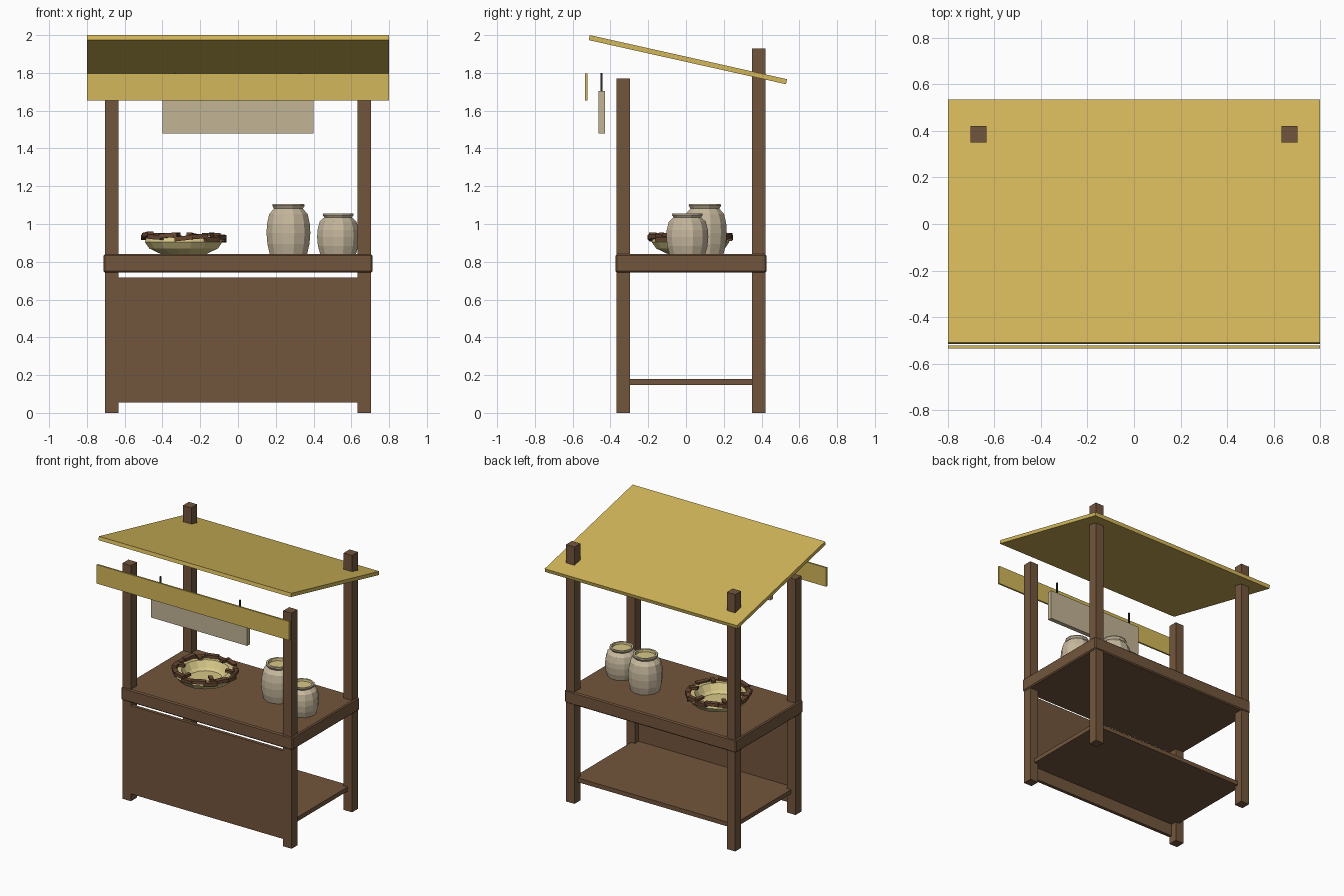
import bpy, bmesh, math, random
from mathutils import Matrix, Vector

if "Cube" in bpy.data.objects:
    bpy.data.objects.remove(bpy.data.objects["Cube"])

random.seed(4)


def material(name, rgb):
    m = bpy.data.materials.new(name)
    m.diffuse_color = (*rgb, 1)
    m.use_nodes = True
    m.node_tree.nodes["Principled BSDF"].inputs["Base Color"].default_value = m.diffuse_color
    return m


WOOD = material("brown wood", (0.17, 0.092, 0.046))
BARK = material("dark brown wood", (0.14, 0.065, 0.032))
CLOTH = material("straw yellow", (0.65, 0.475, 0.103))
SIGN = material("pale board", (0.54, 0.455, 0.30))
CLAY = material("beige clay", (0.57, 0.48, 0.34))
CREAM = material("pale yellow", (0.69, 0.58, 0.25))
IRON = material("dark iron", (0.03, 0.025, 0.02))


def finish(name, bm, *mats):
    bmesh.ops.recalc_face_normals(bm, faces=bm.faces)
    me = bpy.data.meshes.new(name)
    bm.to_mesh(me)
    bm.free()
    for m in mats:
        me.materials.append(m)
    ob = bpy.data.objects.new(name, me)
    bpy.context.collection.objects.link(ob)
    return ob


def add_box(bm, size, matrix):
    bmesh.ops.create_cube(bm, size=1, matrix=matrix @ Matrix.Diagonal((*size, 1)))


def box(name, x, y, z, mat, bevel=0):
    """Box from (min, max) ranges on each axis."""
    bm = bmesh.new()
    rng = (x, y, z)
    add_box(bm, [b - a for a, b in rng],
            Matrix.Translation([(a + b) / 2 for a, b in rng]))
    ob = finish(name, bm, mat)
    if bevel:
        mod = ob.modifiers.new("bevel", 'BEVEL')
        mod.width = bevel
        mod.segments = 1
    return ob


def lathe(name, profile, sides, centre, inner_from, *mats):
    """Closed turned shape; bands from index inner_from use the second colour."""
    bm = bmesh.new()
    rings = []
    for r, z in profile:
        rings.append([bm.verts.new((centre[0] + r * math.cos(2 * math.pi * (i + .5) / sides),
                                    centre[1] + r * math.sin(2 * math.pi * (i + .5) / sides),
                                    centre[2] + z)) for i in range(sides)])
    for k in range(len(rings) - 1):
        for i in range(sides):
            j = (i + 1) % sides
            f = bm.faces.new((rings[k][i], rings[k][j], rings[k + 1][j], rings[k + 1][i]))
            f.material_index = int(k >= inner_from)
    bm.faces.new(rings[0][::-1])
    bm.faces.new(rings[-1]).material_index = 1
    return finish(name, bm, *mats)


# Four posts, the back pair taller
for side, s in (("left", -1), ("right", 1)):
    xs = sorted((s * 0.633, s * 0.703))
    box(f"front_post_{side}", xs, (-0.367, -0.297), (0, 1.77), WOOD)
    box(f"back_post_{side}", xs, (0.35, 0.42), (0, 1.93), WOOD)
    # Sign hanger
    box(f"sign_hanger_{side}", (s * 0.33 - 0.005, s * 0.33 + 0.005),
        (-0.452, -0.442), (1.70, 1.80), IRON)

# Counter, front panel and lower shelf
box("counter", (-0.712, 0.712), (-0.373, 0.425), (0.742, 0.84), WOOD, 0.008)
box("front_panel", (-0.64, 0.64), (-0.367, -0.342), (0.055, 0.717), WOOD)
box("lower_shelf", (-0.665, 0.665), (-0.345, 0.38), (0.148, 0.18), WOOD)

# Sloping roof, hanging valance and sign board
bm = bmesh.new()
add_box(bm, (1.6, 1.07, 0.027),
        Matrix.Translation((0, 0.01, 1.87)) @ Matrix.Rotation(math.radians(-12.6), 4, 'X'))
finish("roof", bm, CLOTH)
box("valance", (-0.8, 0.8), (-0.535, -0.522), (1.655, 1.797), CLOTH)
box("sign_board", (-0.4, 0.4), (-0.463, -0.43), (1.48, 1.705), SIGN)

# Two jars with filled mouths
JAR = [(.85, 0), (.96, .2), (1, .42), (.98, .6), (.88, .8), (.66, .91),
       (.74, .97), (.72, 1), (.6, 1), (.58, .93)]
for name, R, H, c in (("large_jar", 0.12, 0.265, (0.267, 0.10, 0.84)),
                      ("small_jar", 0.115, 0.215, (0.53, 0.007, 0.84))):
    lathe(name, [(r * R, z * H) for r, z in JAR], 12, c, 8, CLAY, CREAM)

# Shallow basket with a stepped inside
BC = Vector((-0.288, 0.024, 0.84))
lathe("basket_bowl", [(.12, 0), (.185, .03), (.21, .065), (.20, .09), (.165, .09),
                      (.135, .045), (.115, .03)], 16, BC, 0, CREAM, CREAM)

# Rough wooden strips around the basket rim
bm = bmesh.new()
for i in range(16):
    a = 2 * math.pi * i / 16
    z = 0.085 + 0.012 * (i % 2) - 0.008 * math.cos(a)
    add_box(bm, (0.034, 0.095, 0.024),
            Matrix.Translation(BC + Vector((0, 0, z))) @ Matrix.Rotation(a, 4, 'Z')
            @ Matrix.Translation((0.205, 0, 0))
            @ Matrix.Rotation(random.uniform(-.15, .15), 4, 'X')
            @ Matrix.Rotation(random.uniform(-.12, .12), 4, 'Z'))
# Short cross pieces over the rim
for i in range(6):
    a = 2 * math.pi * (i + .3) / 6
    add_box(bm, (0.06, 0.028, 0.018),
            Matrix.Translation(BC + Vector((0, 0, 0.104))) @ Matrix.Rotation(a, 4, 'Z')
            @ Matrix.Translation((0.175, 0, 0)) @ Matrix.Rotation(random.uniform(-.1, .1), 4, 'Y'))
finish("basket_rim_strips", bm, BARK)
